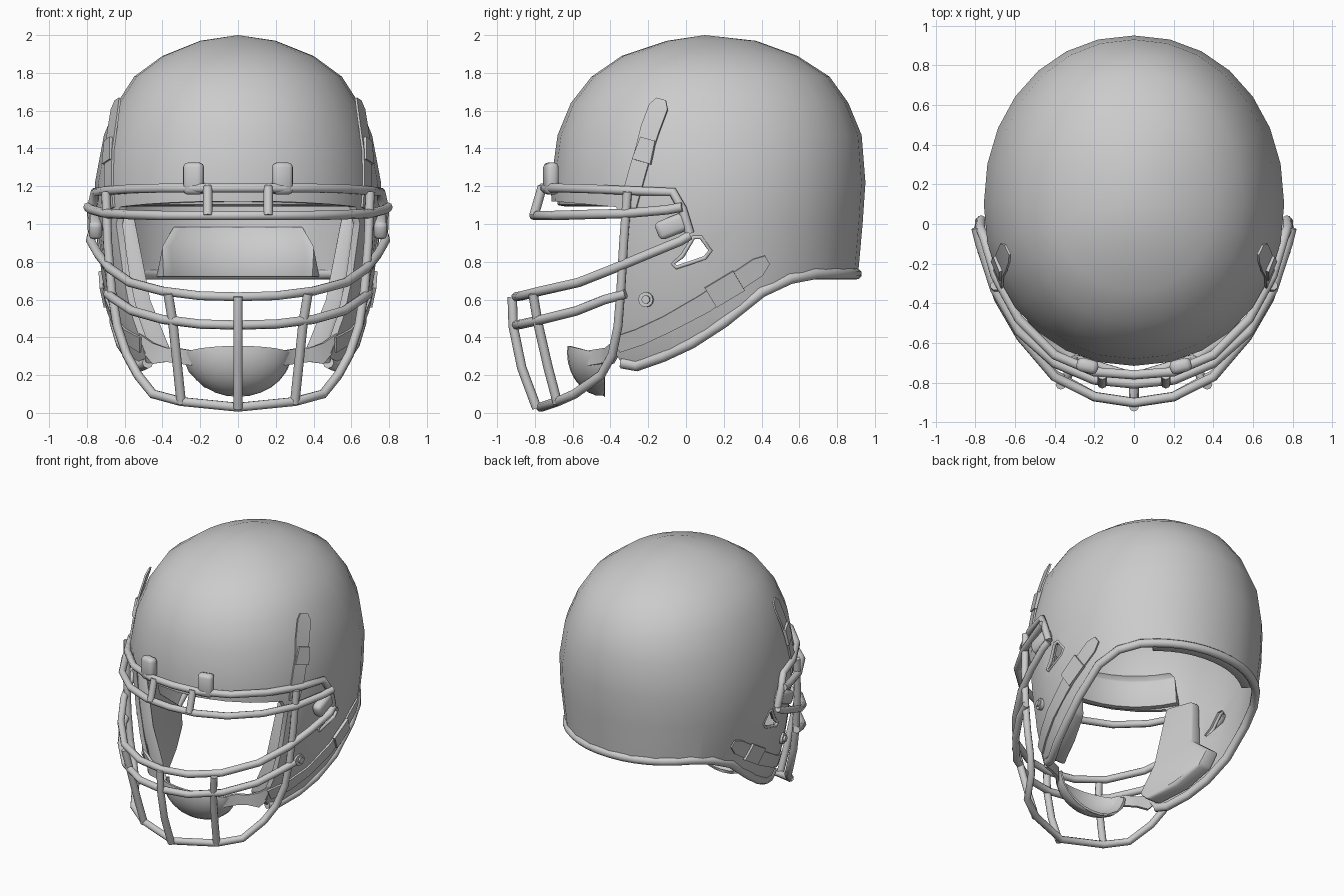
import bpy, bmesh
from math import sin, cos, pi, radians
from mathutils import Vector

if "Cube" in bpy.data.objects:
    bpy.data.objects.remove(bpy.data.objects["Cube"])

# shell sections: z, half width, front depth, back depth (about y = CY)
CY, N = 0.1, 2.1
SEC = [(2.0, 0, 0, 0), (1.97, .2, .2, .27), (1.89, .4, .44, .49), (1.78, .55, .6, .66),
       (1.64, .64, .71, .76), (1.47, .71, .78, .83), (1.22, .757, .815, .85),
       (1.0, .753, .81, .835), (.72, .72, .8, .81), (.5, .675, .79, .78),
       (.33, .62, .77, .75), (.2, .56, .74, .72)]


def section(z):
    for (z0, *p), (z1, *q) in zip(SEC, SEC[1:]):
        if z >= z1:
            t = (z0 - z) / (z0 - z1)
            return [u + (v - u) * t for u, v in zip(p, q)]
    return SEC[-1][1:]


def surf(th, z, off=0.0):
    """Point on the shell at an angle and height."""
    a, bf, bb = section(z)
    c, s = cos(th), sin(th)
    f = lambda v: (1 if v >= 0 else -1) * abs(v) ** (2 / N)
    return Vector(((a + off) * f(c), CY + ((bf if s < 0 else bb) + off) * f(s), z))


def side(y, z, off=0.0):
    """Point on the right side of the shell seen at (y, z)."""
    a, bf, bb = section(z)
    t = min(1, abs(y - CY) / (bf if y < CY else bb))
    return Vector((a * (1 - t ** N) ** (1 / N) + off, y, z))


def finish(ob, mirror=False, bevel=0, solid=0, angle=40):
    bpy.ops.object.select_all(action='DESELECT')
    bpy.context.view_layer.objects.active = ob
    ob.select_set(True)
    if solid:
        m = ob.modifiers.new('solid', 'SOLIDIFY')
        m.thickness, m.offset = solid, 0
    if bevel:
        m = ob.modifiers.new('bevel', 'BEVEL')
        m.width, m.segments = bevel, 2
    if mirror:
        ob.modifiers.new('mirror', 'MIRROR')
    for m in list(ob.modifiers):
        bpy.ops.object.modifier_apply(modifier=m.name)
    bpy.ops.object.shade_smooth_by_angle(angle=radians(angle))
    return ob


def mesh(name, verts, faces):
    me = bpy.data.meshes.new(name)
    me.from_pydata([tuple(v) for v in verts], [], faces)
    bm = bmesh.new()
    bm.from_mesh(me)
    bmesh.ops.recalc_face_normals(bm, faces=bm.faces)
    bm.to_mesh(me)
    bm.free()
    ob = bpy.data.objects.new(name, me)
    bpy.context.collection.objects.link(ob)
    return ob


def extrude(name, a, b):
    """Solid between two matching outlines."""
    n = len(a)
    return mesh(name, a + b, [list(range(n)), list(range(n, 2 * n))] +
                [(i, (i + 1) % n, n + (i + 1) % n, n + i) for i in range(n)])


def tube(name, pts, r=.025, sym=True, mirror=False, cyclic=False):
    pts = [Vector(p) for p in pts]
    if sym:   # points run from the centre line to the right
        pts = [Vector((-p.x, p.y, p.z)) for p in reversed(pts[1:])] + pts
    cu = bpy.data.curves.new(name, 'CURVE')
    cu.dimensions, cu.bevel_depth, cu.bevel_resolution, cu.use_fill_caps = '3D', r, 2, True
    sp = cu.splines.new('POLY')
    sp.points.add(len(pts) - 1)
    for q, p in zip(sp.points, pts):
        q.co = (*p, 1)
    sp.use_cyclic_u = cyclic
    ob = bpy.data.objects.new(name, cu)
    bpy.context.collection.objects.link(ob)
    bpy.ops.object.select_all(action='DESELECT')
    bpy.context.view_layer.objects.active = ob
    ob.select_set(True)
    bpy.ops.object.convert(target='MESH')
    return finish(bpy.context.object, mirror, angle=60)


def box(name, loc, size, rot=(0, 0, 0), bevel=.025):
    bpy.ops.mesh.primitive_cube_add(size=1, location=loc, rotation=[radians(r) for r in rot])
    ob = bpy.context.object
    ob.name, ob.scale = name, size
    bpy.ops.object.transform_apply(location=True, rotation=True, scale=True)
    return finish(ob, True, bevel, angle=60)


def strip(name, rows, solid=.02):
    v = [p for r in rows for p in r]
    return finish(mesh(name, v, [(2*i, 2*i+1, 2*i+3, 2*i+2) for i in range(len(rows) - 1)]), True, solid=solid)


def strap(name, path, solid=.012):
    """Ribbon lying on the shell along (y, z, width, offset)."""
    d = (Vector(path[-1][:2]) - Vector(path[0][:2])).normalized()
    strip(name, [[side(y - d.y * w * k, z + d.x * w * k, o) for k in (-.5, .5)] for y, z, w, o in path], solid)


def pad(name, mid, rows, n=14):
    """Curved liner pad; rows of (z, inset, half angle) form its section."""
    k = len(rows)
    v = [surf(mid + h * (2 * i / n - 1), z, -o) for i in range(n + 1) for z, o, h in rows]
    f = [(i*k + j, i*k + (j+1) % k, (i+1)*k + (j+1) % k, (i+1)*k + j) for i in range(n) for j in range(k)]
    finish(mesh(name, v, f + [list(range(k)), list(range(n*k, n*k + k))]), bevel=.01)


# shell: dome trimmed to the side outline, with ear holes
C = 28
v = [surf(0, 2)] + [surf(2 * pi * i / C - pi / 2, s[0]) for s in SEC[1:] for i in range(C)]
f = [(0, 1 + i, 1 + (i + 1) % C) for i in range(C)]
for r in range(len(SEC) - 2):
    f += [(1 + r*C + i, 1 + r*C + C + i, 1 + r*C + C + (i+1) % C, 1 + r*C + (i+1) % C) for i in range(C)]
shell = mesh('shell', v, f)
m = shell.modifiers.new('solid', 'SOLIDIFY')
m.thickness, m.offset = .03, -1
cheek = [(-.38, .32), (-.34, .265), (-.26, .25), (-.12, .3), (.03, .37), (.2, .48), (.4, .64), (.55, .71)]
outline = [(-1.2, 2.3), (-1.2, 1.12), (-.7, 1.12), (-.37, 1.09), (-.33, 1.0), (-.35, .6)] + cheek + \
          [(.8, .735), (1.2, .735), (1.2, 2.3)]
hole = [(.04, .93), (.08, .93), (.13, .86), (.1, .82), (-.05, .77), (-.07, .79), (-.02, .83)]
cutters = []
for pts, op in ((outline, 'INTERSECT'), (hole, 'DIFFERENCE')):
    c = extrude('cutter', [(-1.2, y, z) for y, z in pts], [(1.2, y, z) for y, z in pts])
    c.hide_render = True
    m = shell.modifiers.new(op, 'BOOLEAN')
    m.operation, m.object, m.solver = op, c, 'EXACT'
    cutters.append(c)
finish(shell)
for c in cutters:
    bpy.data.objects.remove(c)

# trim along the lower edge and around the ear holes
back = [surf(pi / 2 - i * .13, .735, -.01) for i in range(7)]
tube('edge_trim', back + [side(y, z, -.012) for y, z in reversed(cheek[1:])], .03)
tube('ear_hole_trim', [side(y, z, -.008) for y, z in hole], .012, sym=False, mirror=True, cyclic=True)

# liner pads
pad('back_pad', pi / 2, [(.72, .03, .67), (.72, .1, .67), (.88, .1, .67), (.99, .04, .48)])
pad('forehead_pad', -pi / 2, [(1.1, .03, 1.08), (1.09, .09, 1.08), (1.28, .1, 1.08), (1.36, .03, 1.0)])
po = [(-.32, 1.06), (-.34, .6), (-.37, .34), (-.3, .27), (-.1, .33), (.08, .43), (.12, .55), (-.09, .72), (-.13, 1.06)]
finish(extrude('cheek_pad', [side(y, z, -.035) for y, z in po],
               [side(y, z, -.11 - .06 * (1.06 - z)) for y, z in po]), True, .02)

# face guard bars
tube('brow_bar_upper', [(0, -.76, 1.19), (.2, -.745, 1.19), (.4, -.66, 1.19), (.58, -.48, 1.185), (.7, -.26, 1.175),
                        (.755, -.07, 1.17), (.775, -.02, 1.08), (.77, .02, .95)])
tube('brow_bar_lower', [(0, -.805, 1.045), (.2, -.785, 1.045), (.4, -.7, 1.045), (.58, -.54, 1.05),
                        (.7, -.33, 1.055), (.775, -.1, 1.075), (.795, -.02, 1.09)])
tube('face_bar_upper', [(0, -.9, .615), (.2, -.87, .62), (.4, -.77, .645), (.57, -.57, .69), (.68, -.38, .765),
                        (.74, -.2, .84), (.78, -.03, .91), (.775, .02, .94)])
tube('face_bar_middle', [(0, -.9, .465), (.2, -.87, .47), (.4, -.76, .495), (.56, -.58, .54), (.65, -.43, .6), (.69, -.32, .63)])
tube('jaw_bar', [(0, -.77, .03), (.3, -.68, .06), (.45, -.59, .1), (.53, -.45, .2), (.59, -.39, .31),
                 (.64, -.36, .46), (.67, -.345, .65), (.69, -.33, .9), (.7, -.31, 1.17)])
tube('centre_upright', [(0, -.92, .615), (0, -.915, .46), (0, -.87, .24), (0, -.79, .025)], sym=False)
tube('side_upright', [(.37, -.81, .63), (.345, -.785, .48), (.32, -.73, .24), (.3, -.68, .05)], sym=False, mirror=True)
tube('brow_upright', [(.16, -.76, 1.2), (.16, -.805, 1.045)], sym=False, mirror=True)

# guard clips and screws
box('brow_clip', (.235, -.715, 1.24), (.11, .07, .17), (0, 0, 14))
box('side_clip', (.755, -.07, .99), (.07, .18, .1), (22, 0, 0))
p = side(-.21, .6)
for name, r, o in (('screw_washer', .04, .0), ('screw_head', .022, .015)):
    bpy.ops.mesh.primitive_cylinder_add(vertices=12, radius=r, depth=.035, location=p + Vector((o, 0, 0)),
                                        rotation=(0, pi / 2, -.25))
    bpy.context.object.name = name
    bpy.ops.object.transform_apply(location=True, rotation=True, scale=True)
    finish(bpy.context.object, True)

# straps and buckles; the upper strap end stands off the shell
strap('upper_strap', [(-.13, 1.66, .05, .04), (-.145, 1.62, .1, .035), (-.19, 1.5, .1, .015), (-.225, 1.38, .09, .01),
                      (-.25, 1.3, .09, .008), (-.28, 1.19, .09, .006), (-.3, 1.08, .07, .006)])
strap('upper_buckle', [(-.2, 1.45, .08, .02), (-.235, 1.33, .1, .016)], .02)
strap('lower_strap', [(.43, .81, .05, .012), (.38, .77, .1, .01), (.2, .65, .1, .006), (.1, .58, .1, .006),
                      (-.1, .47, .09, .006), (-.25, .4, .09, .006), (-.37, .36, .09, .006)])
strap('lower_buckle', [(.28, .7, .12, .015), (.13, .61, .12, .015)], .02)

# chin cup with side wings
bm = bmesh.new()
bmesh.ops.create_uvsphere(bm, u_segments=24, v_segments=14, radius=1)
for w in bm.verts:
    w.co = (w.co.x * .28, -.43 + w.co.y * .19, .32 + w.co.z * .225)
for co, no in (((0, -.43, 0), (0, 1, 0)), ((0, -.62, .355), (0, .25, 1))):
    bmesh.ops.bisect_plane(bm, geom=bm.verts[:] + bm.edges[:] + bm.faces[:], plane_co=co, plane_no=no, clear_outer=True)
me = bpy.data.meshes.new('chin_cup')
bm.to_mesh(me)
bm.free()
cup = bpy.data.objects.new('chin_cup', me)
bpy.context.collection.objects.link(cup)
finish(cup, solid=.02)
strip('chin_wing', [((.24, -.515, .25), (.24, -.515, .33)), ((.3, -.45, .26), (.3, -.45, .34)),
                    ((.38, -.42, .27), (.38, -.42, .345)), ((.45, -.39, .26), (.45, -.39, .37)),
                    ((.49, -.36, .31), (.52, -.37, .42))])
